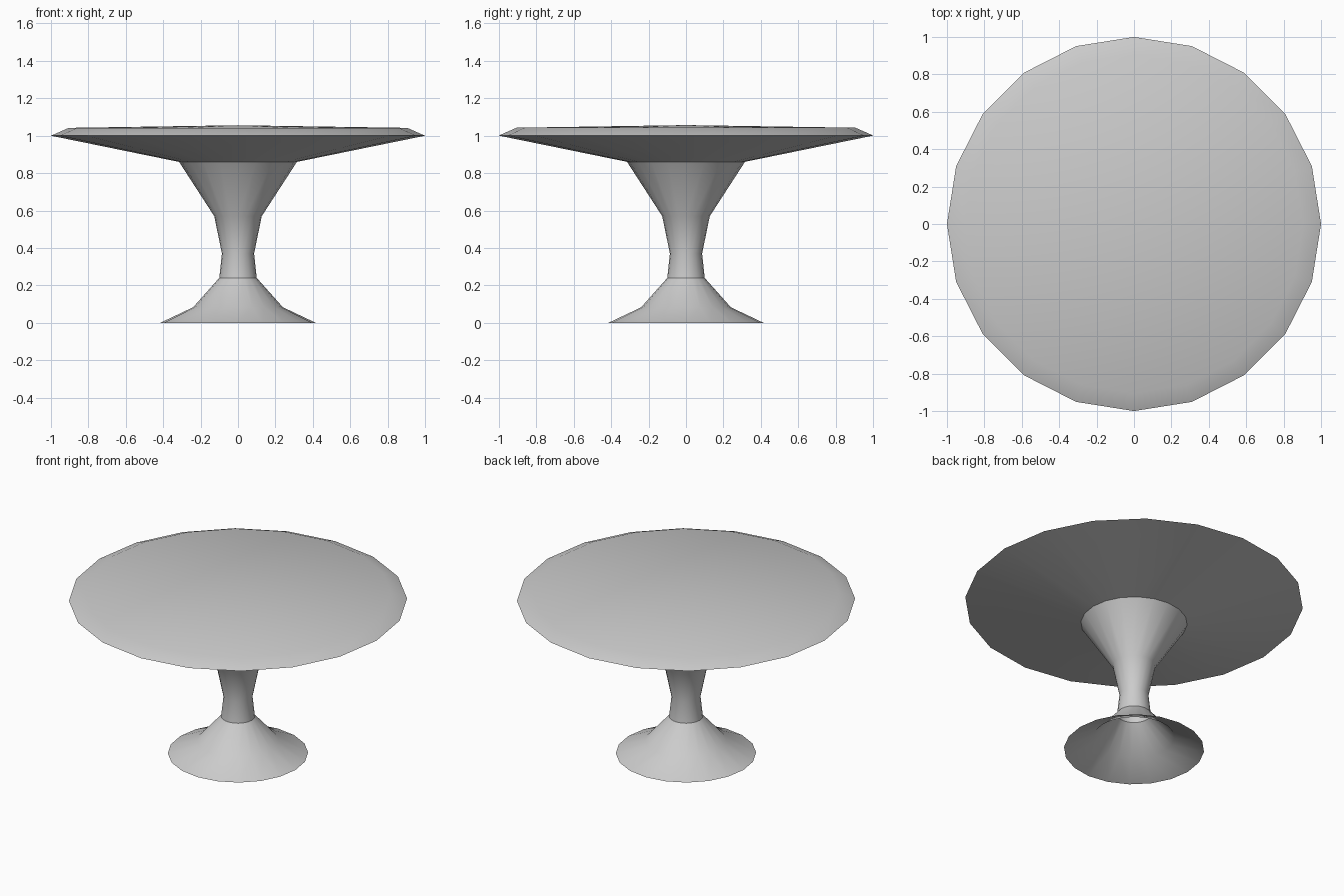
import bpy, bmesh
from math import pi, sin, cos

if "Cube" in bpy.data.objects:
    bpy.data.objects.remove(bpy.data.objects["Cube"])

SIDES = 20


def lathe(name, profile):
    """Revolve (radius, z) points, listed bottom to top, around z."""
    bm = bmesh.new()
    rings = []
    for r, z in profile:
        if r == 0:
            rings.append([bm.verts.new((0, 0, z))] * SIDES)
        else:
            rings.append([bm.verts.new((r * cos(2 * pi * i / SIDES),
                                        r * sin(2 * pi * i / SIDES), z))
                          for i in range(SIDES)])
    for low, high in zip(rings, rings[1:]):
        for i in range(SIDES):
            j = (i + 1) % SIDES
            corners = [low[i], low[j], high[j], high[i]]
            bm.faces.new(list(dict.fromkeys(corners)))
    mesh = bpy.data.meshes.new(name)
    bm.to_mesh(mesh)
    bm.free()
    obj = bpy.data.objects.new(name, mesh)
    bpy.context.collection.objects.link(obj)
    bpy.ops.object.select_all(action='DESELECT')
    obj.select_set(True)
    bpy.context.view_layer.objects.active = obj
    bpy.ops.object.shade_smooth_by_angle(angle=pi / 4.5)
    return obj


# Flared foot, open underneath
lathe("base", [(0.415, 0), (0.24, 0.083), (0.10, 0.24)])

# Waisted pedestal column
lathe("stem", [(0.10, 0.24), (0.086, 0.37), (0.127, 0.57), (0.315, 0.86)])

# Round top with tapered underside, bevelled rim and slight crown
lathe("table_top", [(0.315, 0.86), (1.0, 1.0), (0.905, 1.042), (0, 1.056)])
